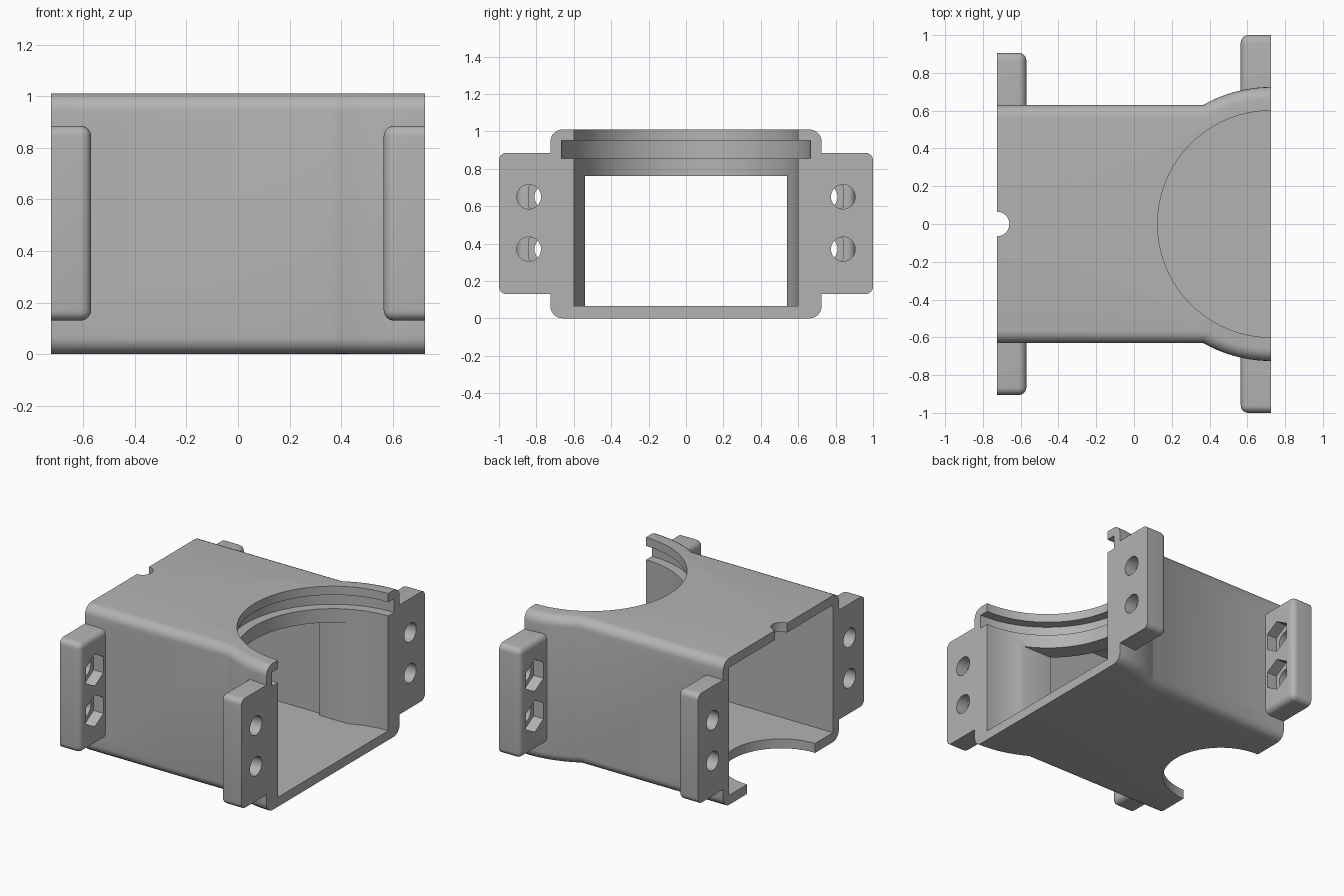
import bpy, bmesh
from math import sin, cos, asin, pi, radians

if "Cube" in bpy.data.objects:
    bpy.data.objects.remove(bpy.data.objects["Cube"], do_unlink=True)

END = 0.725        # half length, also the centre of the round socket
HEIGHT = 1.01
SIDE = 0.63        # half width of the straight part
WALL = 0.065

grey = bpy.data.materials.new("light grey plastic")
grey.use_nodes = True
grey.diffuse_color = (0.45, 0.45, 0.45, 1)
grey.node_tree.nodes["Principled BSDF"].inputs["Base Color"].default_value = (0.45, 0.45, 0.45, 1)


def arc(cx, cy, r, start, end, steps):
    angles = [start + (end - start) * i / steps for i in range(steps + 1)]
    return [(cx + r * cos(a), cy + r * sin(a)) for a in angles]


def prism(name, outline, low, high, axis="z", round_size=0, rounded=None):
    """Extrude a closed outline along z or x, rounding the edges picked by a rule."""
    bm = bmesh.new()
    place = (lambda a, b, h: (a, b, h)) if axis == "z" else (lambda a, b, h: (h, a, b))
    base = bm.faces.new([bm.verts.new(place(a, b, low)) for a, b in outline])
    top = bmesh.ops.extrude_face_region(bm, geom=[base])["geom"]
    for v in top:
        if isinstance(v, bmesh.types.BMVert):
            v.co["xyz".index(axis)] = high
    bmesh.ops.recalc_face_normals(bm, faces=bm.faces)
    if rounded:
        bmesh.ops.bevel(bm, geom=[e for e in bm.edges if rounded(e)], offset=round_size,
                        offset_type="OFFSET", segments=6, profile=0.5, affect="EDGES")
    mesh = bpy.data.meshes.new(name)
    bm.to_mesh(mesh)
    bm.free()
    mesh.materials.append(grey)
    obj = bpy.data.objects.new(name, mesh)
    bpy.context.collection.objects.link(obj)
    return obj


def combine(target, tool, operation="DIFFERENCE"):
    """Apply a boolean and remove the tool object."""
    tool.hide_render = True
    mod = target.modifiers.new("combine", "BOOLEAN")
    mod.operation, mod.solver, mod.object = operation, "EXACT", tool
    bpy.context.view_layer.objects.active = target
    bpy.ops.object.modifier_apply(modifier=mod.name)
    bpy.data.objects.remove(tool, do_unlink=True)


def rectangle(a0, a1, b0, b1):
    return [(a0, b0), (a1, b0), (a1, b1), (a0, b1)]


def disc(a, b, r, steps=96):
    return arc(a, b, r, 0, 2 * pi, steps)[:-1]


# Outer shell: straight duct that swells into a half-round socket
swell = asin(SIDE / END)
outline = [(-END, SIDE), (-END, -SIDE)]
outline += arc(END, 0, END, pi + swell, 1.5 * pi, 20)
outline += arc(END, 0, END, 0.5 * pi, pi - swell, 20)


def long_rim(edge):
    a, b = (v.co for v in edge.verts)
    at_end = abs(a.x - b.x) < 1e-5 and abs(abs(a.x) - END) < 1e-4
    return abs(a.z - b.z) < 1e-5 and not at_end


housing = prism("housing", outline, 0, HEIGHT, "z", WALL, long_rim)

# Hollow duct, ending at the round socket wall
inner = SIDE - WALL
bite = asin(inner / END)
cavity = [(-0.8, inner), (-0.8, -inner)] + arc(END, 0, END, pi + bite, pi - bite, 40)
combine(housing, prism("cavity_cutter", cavity, WALL, HEIGHT - WALL))

# Passage through the socket wall, socket bore and ring groove
combine(housing, prism("passage_cutter", rectangle(-0.8, 0.8, -0.54, 0.54), WALL, 0.76))
combine(housing, prism("bore_cutter", disc(END, 0, 0.6), WALL, 1.2))
combine(housing, prism("groove_cutter", disc(END, 0, 0.665), 0.855, 0.95))

# Small notch in the roof and large half-round cut in the floor
combine(housing, prism("notch_cutter", disc(-END, 0, 0.065, 32), 0.9, 1.2))
combine(housing, prism("floor_cutter", disc(-END, 0, 0.37), -0.2, 0.2))

# Mounting ears with screw holes and hexagonal nut pockets
for end, root, tip, screw, depth in ((1, 0.69, 1.0, 0.84, 0.16), (-1, 0.6, 0.905, 0.745, 0.155)):
    for side in (1, -1):
        face, back = end * END, end * (END - depth)

        def ear_edge(edge):
            points = [v.co for v in edge.verts]
            on_face = all(abs(p.x - face) < 1e-4 for p in points)
            at_root = all(abs(abs(p.y) - root) < 1e-4 for p in points)
            return not on_face and not at_root

        ear = prism("mounting_ear", rectangle(side * root, side * tip, 0.13, 0.885),
                    back, face, "x", 0.04, ear_edge)
        for z in (0.37, 0.65):
            hole = disc(side * screw, z, 0.065, 32)
            combine(ear, prism("screw_cutter", hole, -1, 1, "x"))
            nut = arc(side * screw, z, 0.11, pi / 6, pi / 6 + 2 * pi, 6)[:-1]
            combine(ear, prism("nut_cutter", nut, back - end * 0.1, back + end * 0.075, "x"))
        combine(housing, ear, "UNION")

# Smooth curves, crisp corners
bpy.ops.object.select_all(action="DESELECT")
housing.select_set(True)
bpy.context.view_layer.objects.active = housing
bpy.ops.object.shade_smooth_by_angle(angle=radians(30))
